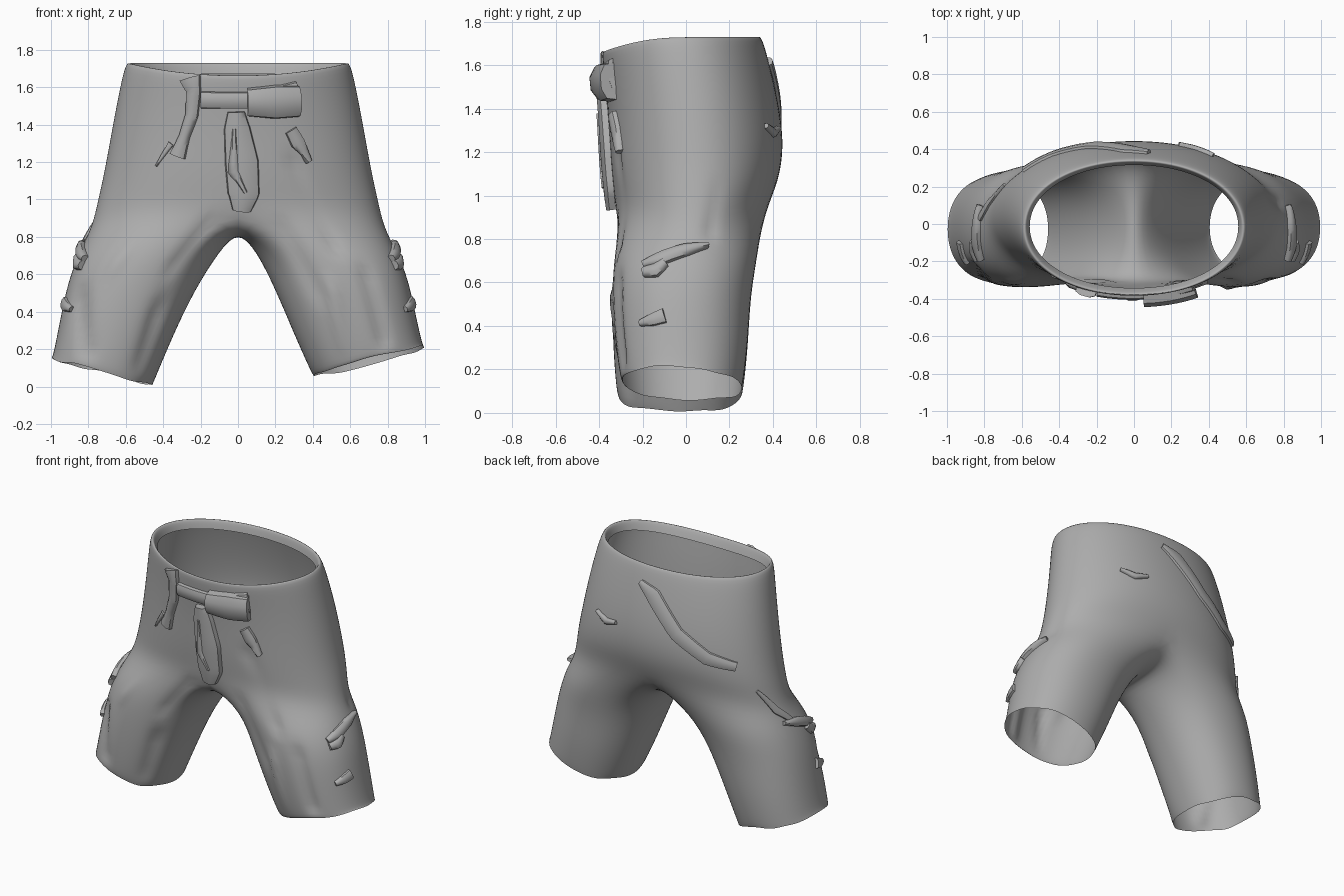
import bpy, bmesh, math, random
from mathutils import Vector
from mathutils.bvhtree import BVHTree

if "Cube" in bpy.data.objects:
    bpy.data.objects.remove(bpy.data.objects["Cube"])

random.seed(4)
cloth = bpy.data.materials.new("grey cloth")
cloth.diffuse_color = (0.42, 0.42, 0.42, 1)
cloth.use_nodes = True
cloth.node_tree.nodes["Principled BSDF"].inputs["Base Color"].default_value = cloth.diffuse_color


def make(name, bm):
    me = bpy.data.meshes.new(name)
    bm.to_mesh(me)
    ob = bpy.data.objects.new(name, me)
    bpy.context.collection.objects.link(ob)
    me.materials.append(cloth)
    me.polygons.foreach_set("use_smooth", [True] * len(me.polygons))
    return ob


def sup(v, n=2.08):
    return math.copysign(abs(v) ** (2 / n), v)


# Trunk arcs, front centre to back centre: z front, side, back, half width, y front, y back
TRUNK = [(1.60, 1.67, 1.67, .562, -.345, .318), (1.67, 1.735, 1.735, .58, -.375, .333),
         (1.66, 1.73, 1.73, .605, -.392, .352), (1.53, 1.59, 1.60, .637, -.375, .388),
         (1.36, 1.38, 1.43, .677, -.36, .428), (1.18, 1.15, 1.26, .718, -.352, .452),
         (1.05, 1.00, 1.11, .752, -.34, .440), (.93, .85, .97, .785, -.325, .39)]
# Crotch seam, back to front: y, z
SEAM = [(.28, .88), (.14, .84), (0, .83), (-.14, .835), (-.25, .865)]
# Leg rings: inner x, inner z, outer x, outer z, y front, y back
LEGS = {1: [(.09, .73, .85, .73, -.335, .335), (.195, .52, .915, .58, -.345, .30),
            (.295, .28, .955, .38, -.33, .29), (.385, .08, .99, .225, -.305, .268),
            (.40, .045, 1.0, .20, -.295, .26)],
        -1: [(.09, .73, .85, .73, -.335, .335), (.225, .52, .915, .56, -.345, .30),
             (.34, .28, .96, .33, -.34, .29), (.44, .04, .99, .175, -.325, .268),
             (.455, .00, 1.0, .15, -.315, .26)]}
N = 15

# Trousers shell: two mirrored halves, arcs that close into leg rings at the crotch
bm = bmesh.new()
for side in (1, -1):
    rows = []
    for zf, zs, zb, a, yf, yb in TRUNK:
        row = []
        for i in range(N):
            t = math.radians(-90 + 180 * i / (N - 1))
            s, c = math.sin(t), max(0, math.cos(t))
            x = 0 if i in (0, N - 1) else a * sup(c) * side
            y = (yf + yb) / 2 + (yb - yf) / 2 * sup(s)
            z = zs + ((zf if s < 0 else zb) - zs) * s * s
            row.append(bm.verts.new((x, y, z)))
        rows.append(row)
    for r0, r1 in zip(rows, rows[1:]):
        for i in range(N - 1):
            bm.faces.new((r0[i], r0[i + 1], r1[i + 1], r1[i]))
    ring = rows[-1] + [bm.verts.new((0, y, z)) for y, z in SEAM]
    angles = [-125 + 250 * i / (N - 1) for i in range(N)] + [125 + 110 * k / 6 for k in range(1, 6)]
    for k, (xi, zi, xo, zo, yf, yb) in enumerate(LEGS[side]):
        new = []
        for ang in angles:
            c, s = (sup(f(math.radians(ang)), 2.2) for f in (math.cos, math.sin))
            f = (c + 1) / 2
            z = zi + (zo - zi) * f + (random.uniform(-.015, .015) if k == 4 else 0)
            # Hem is raised at the front of one leg
            if k == 4:
                z += .04 * max(0, -s) * (side == 1)
            x = xi + (xo - xi) * f
            new.append(bm.verts.new((x * side, (yf + yb) / 2 + (yb - yf) / 2 * s, max(z, 0))))
        m = len(new)
        for i in range(m):
            j = (i + 1) % m
            bm.faces.new((ring[i], ring[j], new[j], new[i]))
        ring = new
bmesh.ops.remove_doubles(bm, verts=bm.verts, dist=.0005)
bmesh.ops.recalc_face_normals(bm, faces=bm.faces)
front = min(bm.faces, key=lambda f: (f.calc_center_median() - Vector((.05, -.35, 1.3))).length)
if front.normal.y > 0:
    bmesh.ops.reverse_faces(bm, faces=bm.faces)
shell = make("trousers_shell", bm)
mod = shell.modifiers.new("smooth", "SUBSURF")
mod.levels = mod.render_levels = 2
dg = bpy.context.evaluated_depsgraph_get()
shell.data = bpy.data.meshes.new_from_object(shell.evaluated_get(dg))
shell.modifiers.clear()

# Cloth folds: start, end, width, height
FOLDS = [((-.55, -.33, 1.12), (-.36, -.35, 1.32), .03, -.025),
         ((.52, -.33, .75), (.30, -.34, 1.20), .035, -.025),
         ((-.68, -.32, .62), (-.52, -.33, .85), .025, .015),
         ((-.35, -.33, .62), (-.15, -.33, .88), .035, -.02),
         ((.42, -.33, .50), (.24, -.33, .85), .045, -.015),
         ((.55, -.33, .20), (.50, -.33, .55), .03, .018),
         ((.78, -.30, .25), (.68, -.30, .60), .04, -.02),
         ((-.80, -.28, .20), (-.85, -.25, .48), .05, -.025),
         ((-.50, -.30, .12), (-.42, -.30, .42), .05, -.02),
         ((.80, .12, .84), (.76, .16, 1.05), .035, -.02)]
for v in shell.data.vertices:
    shift = 0
    for a, b, w, h in FOLDS:
        a, d = Vector(a), Vector(b) - Vector(a)
        t = min(1, max(0, (v.co - a).dot(d) / d.length_squared))
        shift += h * math.exp(-((v.co - a - d * t).length / w) ** 2)
    v.co += v.normal * shift
shell.data.update()
bm = bmesh.new()
bm.from_mesh(shell.data)
tree = BVHTree.FromBMesh(bm)
bm.free()


def strip(name, pts, widths, lift, steps=5):
    """Domed cloth band laid on the shell along a path."""
    path = []
    for k in range(len(pts) - 1):
        for s in range(steps + (k == len(pts) - 2)):
            t = s / steps
            path.append((Vector(pts[k]).lerp(Vector(pts[k + 1]), t),
                         widths[k] + (widths[k + 1] - widths[k]) * t))
    bm, rows = bmesh.new(), []
    last = len(path) - 1
    order = [0] + list(range(last + 1)) + [last]
    for r, k in enumerate(order):
        p, w = path[k]
        tangent = path[min(k + 1, last)][0] - path[max(k - 1, 0)][0]
        normal = tree.find_nearest(p)[1]
        across = tangent.cross(normal).normalized()
        row = []
        for o, h in ((-1, 0), (-.92, .65), (-.4, 1), (.4, 1), (.92, .65), (1, 0)):
            loc, nor = tree.find_nearest(p + across * w * o)[:2]
            high = .001 if r in (0, len(order) - 1) else .001 + h * lift
            row.append(bm.verts.new(loc + nor * high))
        rows.append(row)
    for r0, r1 in zip(rows, rows[1:]):
        for i in range(5):
            bm.faces.new((r0[i], r0[i + 1], r1[i + 1], r1[i]))
    bmesh.ops.recalc_face_normals(bm, faces=bm.faces)
    ob = make(name, bm)
    bpy.context.view_layer.objects.active = ob
    ob.select_set(True)
    bpy.ops.object.shade_smooth_by_angle(angle=math.radians(50))
    ob.select_set(False)


# Belt, buckle, fly and hanging ends
strip("belt", [(-.20, -.38, 1.53), (.06, -.38, 1.53), (.33, -.37, 1.56)], [.045, .045, .07], .03)
strip("buckle", [(.05, -.38, 1.52), (.20, -.38, 1.52), (.33, -.36, 1.525)], [.075, .09, .085], .07)
strip("fly_flap", [(-.01, -.36, 1.47), (-.005, -.36, 1.38), (.02, -.35, 1.2), (.03, -.34, 1.03),
                   (.02, -.33, .94)], [.045, .07, .09, .085, .05], .045)
strip("fly_fold", [(-.02, -.36, 1.38), (-.02, -.36, 1.15), (.04, -.34, 1.04)], [.015, .035, .015], .052)
strip("left_belt_end", [(-.26, -.37, 1.65), (-.24, -.37, 1.58), (-.25, -.36, 1.45), (-.29, -.35, 1.34),
                        (-.33, -.34, 1.23)], [.06, .04, .035, .03, .045], .035)
strip("right_belt_end", [(.29, -.36, 1.37), (.33, -.35, 1.30), (.39, -.34, 1.20)], [.035, .04, .02], .03)
strip("left_pocket_slit", [(-.46, -.33, 1.18), (-.37, -.34, 1.30)], [.006, .016], .012)

# Strap slung across the back and down the left side
strip("back_strap", [(.08, .39, 1.62), (-.03, .41, 1.56), (-.22, .41, 1.35), (-.42, .37, 1.22),
                     (-.58, .28, 1.17)], [.02, .055, .05, .045, .03], .02)
strip("back_strap_tail", [(-.68, .20, 1.0), (-.78, .12, .86), (-.84, .03, .78)], [.01, .025, .02], .015)
strip("back_pocket_fold", [(.42, .36, 1.32), (.33, .41, 1.29), (.24, .43, 1.31)], [.012, .022, .012], .02)

# Side pockets: flap, tab and lower tab on each leg
for side, label in ((1, "right"), (-1, "left")):
    strip(label + "_pocket_flap", [(.82 * side, .10, .77), (.84 * side, 0, .75), (.86 * side, -.12, .72),
                                   (.83 * side, -.20, .69)], [.012, .03, .035, .02], .03)
    strip(label + "_pocket_tab", [(.87 * side, -.10, .70), (.89 * side, -.15, .67),
                                  (.86 * side, -.21, .66)], [.025, .035, .025], .03)
    strip(label + "_lower_tab", [(.94 * side, -.10, .45), (.92 * side, -.15, .43),
                                 (.88 * side, -.20, .41)], [.035, .03, .015], .022)
